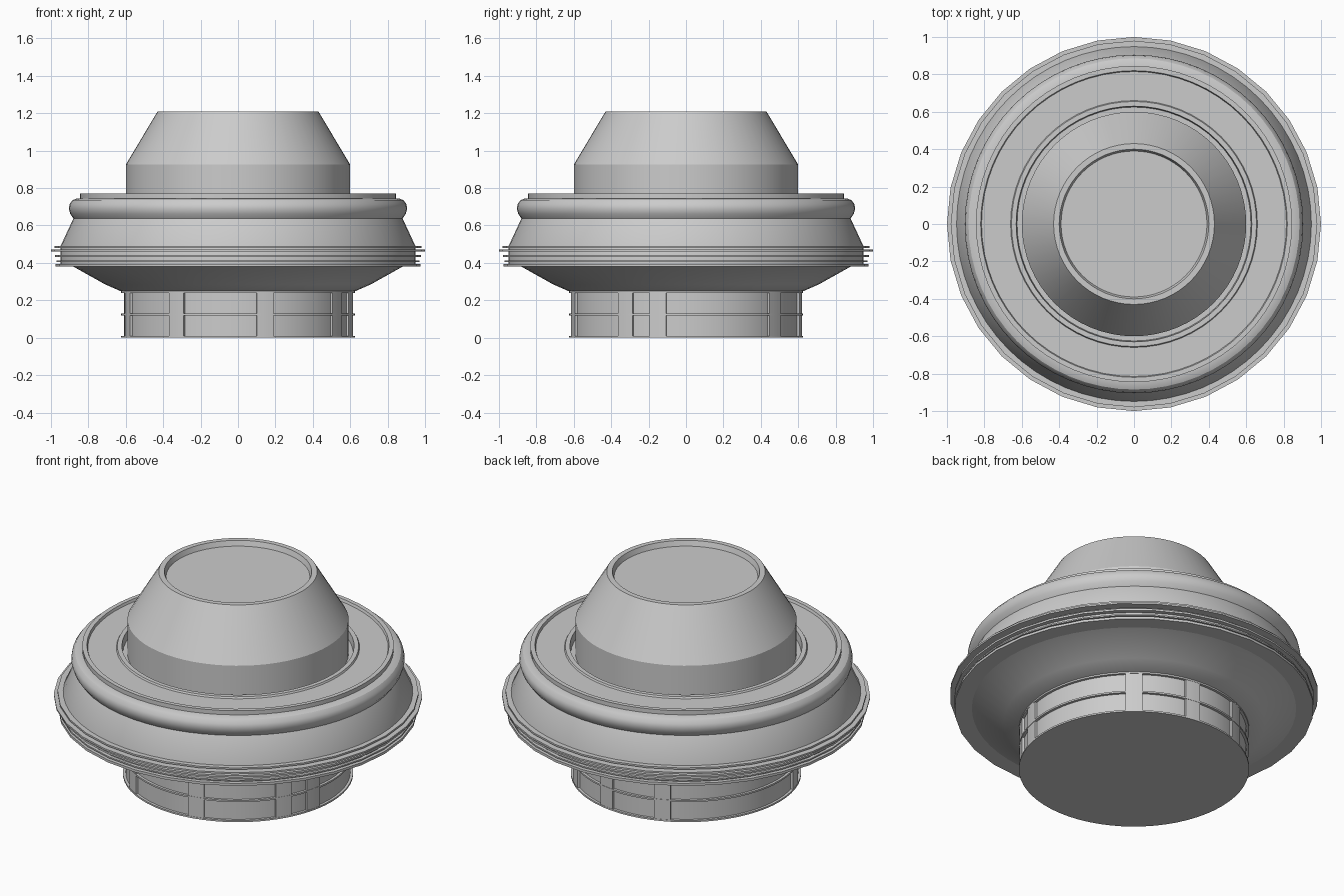
import bpy, bmesh
from math import radians, pi, sin, cos

if "Cube" in bpy.data.objects:
    bpy.data.objects.remove(bpy.data.objects["Cube"])


def finish(name, bm, angle=30):
    bmesh.ops.recalc_face_normals(bm, faces=bm.faces)
    me = bpy.data.meshes.new(name)
    bm.to_mesh(me)
    bm.free()
    ob = bpy.data.objects.new(name, me)
    bpy.context.collection.objects.link(ob)
    bpy.ops.object.select_all(action='DESELECT')
    ob.select_set(True)
    bpy.context.view_layer.objects.active = ob
    bpy.ops.object.shade_smooth_by_angle(angle=radians(angle))
    return ob


def lathe(name, profile, sides=64, closed=False):
    """Spin an (r, z) profile around the z axis."""
    bm = bmesh.new()
    vs = [bm.verts.new((r, 0, z)) for r, z in profile]
    es = [bm.edges.new(p) for p in zip(vs, vs[1:])]
    if closed:
        es.append(bm.edges.new((vs[-1], vs[0])))
    bmesh.ops.spin(bm, geom=vs + es, axis=(0, 0, 1), cent=(0, 0, 0),
                   angle=2 * pi, steps=sides, use_duplicate=False)
    bmesh.ops.remove_doubles(bm, verts=bm.verts, dist=1e-4)
    return finish(name, bm)


def hoop(name, r_in, r_out, z0, z1, sides=64):
    return lathe(name, [(r_in, z0), (r_out, z0), (r_out, z1), (r_in, z1)],
                 sides, closed=True)


# Base drum with its foot rim and middle band
lathe("base_drum", [(0, 0), (0.61, 0), (0.61, 0.25), (0, 0.25)])
hoop("base_foot_rim", 0.59, 0.625, 0.0, 0.01)
hoop("base_band", 0.59, 0.625, 0.12, 0.13)
hoop("base_collar", 0.59, 0.625, 0.24, 0.25)

# Unevenly spaced upright ribs around the base
for i, deg in enumerate((-122, -76.5, -31.5, -14, 50, 81, 113, 198)):
    bm = bmesh.new()
    rows = []
    for k in range(4):
        a = radians(deg - 4.2 + 2.8 * k)
        rows.append([bm.verts.new((r * cos(a), r * sin(a), z))
                     for r, z in ((0.6, 0.005), (0.623, 0.005),
                                  (0.623, 0.248), (0.6, 0.248))])
    for p, q in zip(rows, rows[1:]):
        for j in range(4):
            n = (j + 1) % 4
            bm.faces.new((p[j], p[n], q[n], q[j]))
    bm.faces.new(rows[0])
    bm.faces.new(rows[-1])
    finish(f"base_rib_{i + 1}", bm)

# Main body: flared underside, sloped skirt, rounded shoulder, recessed deck
lathe("body_shell", [
    (0.60, 0.247), (0.63, 0.25), (0.71, 0.285), (0.88, 0.38), (0.95, 0.385),
    (0.95, 0.487), (0.88, 0.638), (0.897, 0.662), (0.905, 0.69),
    (0.90, 0.715), (0.885, 0.735), (0.865, 0.743), (0.845, 0.745),
    (0.845, 0.77), (0.82, 0.77), (0.815, 0.755), (0.66, 0.755),
    (0.655, 0.765), (0.63, 0.765), (0.625, 0.72), (0.59, 0.72)])

# Stacked thin flange rings
for i, (r, z0, z1) in enumerate(((0.975, 0.38, 0.395), (0.97, 0.405, 0.413),
                                 (0.978, 0.432, 0.443), (1.0, 0.461, 0.471),
                                 (0.98, 0.48, 0.49))):
    hoop(f"flange_ring_{i + 1}", 0.87, r, z0, z1, sides=32)

# Tapered cap with a shallow dished top
lathe("cap", [(0.60, 0.70), (0.60, 0.925), (0.43, 1.21), (0.40, 1.21),
              (0.39, 1.18), (0, 1.18)])
